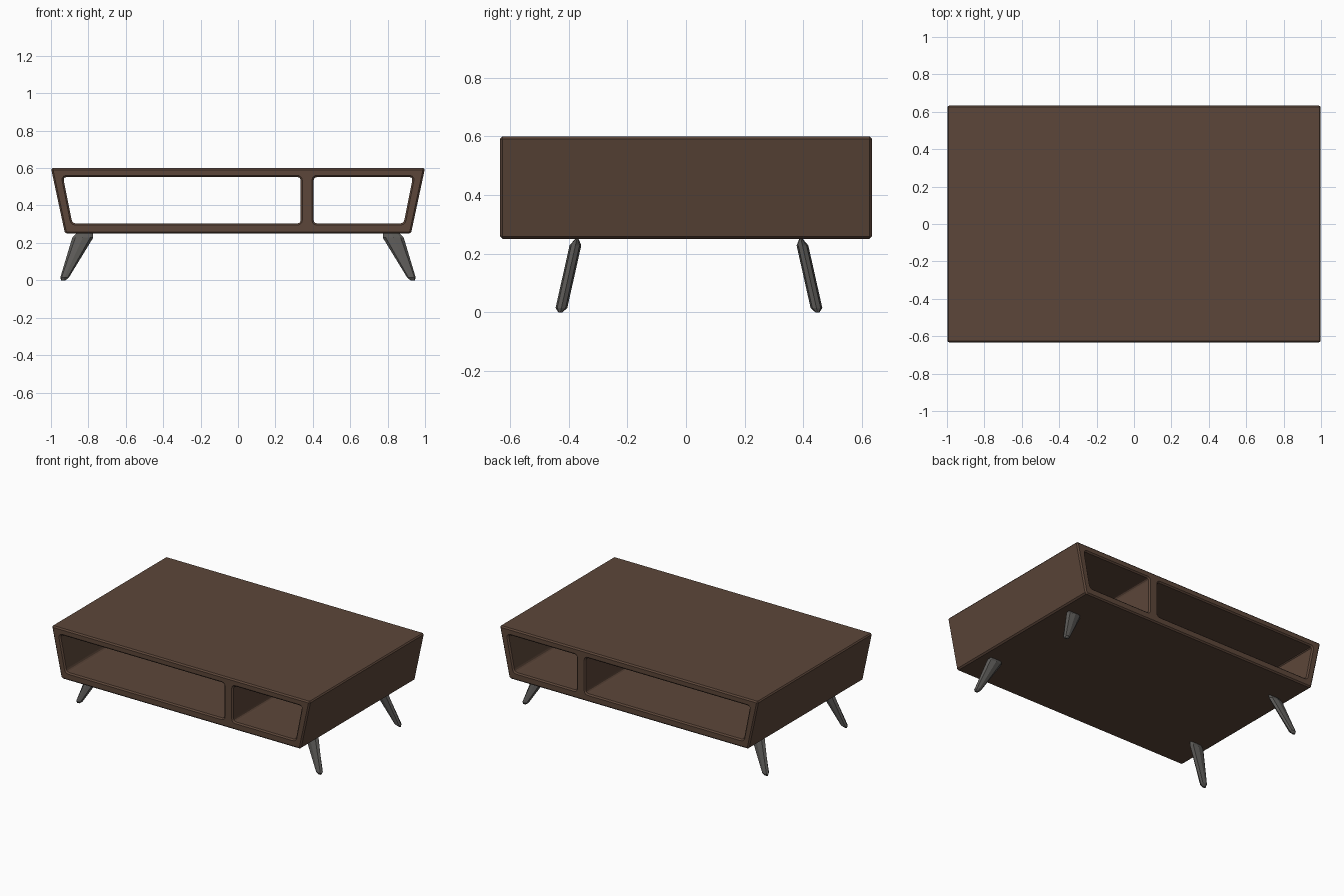
import bpy, bmesh
from math import cos, sin, pi
from mathutils import Vector

cube = bpy.data.objects.get("Cube")
if cube:
    bpy.data.objects.remove(cube)


def material(name, rgb):
    mat = bpy.data.materials.new(name)
    mat.use_nodes = True
    mat.diffuse_color = (*rgb, 1)
    mat.node_tree.nodes["Principled BSDF"].inputs["Base Color"].default_value = (*rgb, 1)
    return mat


walnut = material("dark walnut", (0.107, 0.061, 0.041))
metal = material("grey metal", (0.105, 0.101, 0.095))


def finish(bm, name, mat):
    bmesh.ops.recalc_face_normals(bm, faces=bm.faces)
    mesh = bpy.data.meshes.new(name)
    bm.to_mesh(mesh)
    bm.free()
    mesh.materials.append(mat)
    obj = bpy.data.objects.new(name, mesh)
    bpy.context.collection.objects.link(obj)
    return obj


def soften(corners, size, steps):
    """Replace each corner of a polygon with a short curve."""
    pts = []
    for i, p in enumerate(corners):
        p = Vector(p)
        a = p + (Vector(corners[i - 1]) - p).normalized() * size
        b = p + (Vector(corners[(i + 1) % len(corners)]) - p).normalized() * size
        for k in range(steps + 1):
            t = k / steps
            pts.append(a * (1 - t) ** 2 + p * 2 * t * (1 - t) + b * t * t)
    return pts


def offset(pts, dist):
    """Grow a counter-clockwise polygon outwards by dist."""
    out = []
    for i, p in enumerate(pts):
        d1 = (p - pts[i - 1]).normalized()
        d2 = (pts[(i + 1) % len(pts)] - p).normalized()
        n1, n2 = Vector((d1.y, -d1.x)), Vector((d2.y, -d2.x))
        out.append(p + (n1 + n2) * dist / (1 + n1.dot(n2)))
    return out


def bridge(bm, rings):
    for lo, hi in zip(rings, rings[1:]):
        for i in range(len(lo)):
            bm.faces.new((lo[i - 1], lo[i], hi[i], hi[i - 1]))


# Cabinet: tapered outline with two open compartments running front to back
DEPTH, CHAMFER = 0.634, 0.009
outline = soften([(-0.925, 0.25), (0.925, 0.25), (1, 0.6), (-1, 0.6)], 0.009, 1)
wide_bay = soften([(-0.886, 0.304), (0.335, 0.304), (0.335, 0.552), (-0.935, 0.552)], 0.02, 3)
small_bay = soften([(0.404, 0.304), (0.886, 0.304), (0.935, 0.552), (0.404, 0.552)], 0.02, 3)

bm = bmesh.new()
front_edges, back_edges = [], []
for loop, grow in ((outline, -CHAMFER), (wide_bay, CHAMFER), (small_bay, CHAMFER)):
    rim = offset(loop, grow)
    rings = []
    for pts, y in ((rim, -DEPTH), (loop, CHAMFER - DEPTH), (loop, DEPTH - CHAMFER), (rim, DEPTH)):
        rings.append([bm.verts.new((p.x, y, p.y)) for p in pts])
    bridge(bm, rings)
    for ring, edges in ((rings[0], front_edges), (rings[-1], back_edges)):
        edges += [bm.edges.get((ring[i - 1], ring[i])) for i in range(len(ring))]
for edges in (front_edges, back_edges):
    bmesh.ops.triangle_fill(bm, use_beauty=True, use_dissolve=False, edges=edges)
finish(bm, "cabinet", walnut)

# Legs: flattened, faceted, splayed outwards and tapering to the foot
# Each ring: height, half width, half depth
LEG_RINGS = ((0.0, 0.012, 0.007), (0.015, 0.023, 0.02), (0.228, 0.056, 0.02), (0.25, 0.046, 0.006))
SIDES = 8


def leg(name, sx, sy):
    bm = bmesh.new()
    rings = []
    for z, hx, hy in LEG_RINGS:
        t = z / 0.25
        x, y = sx * (0.934 - 0.114 * t), sy * (0.438 - 0.056 * t) + 0.01
        rings.append([bm.verts.new((x + hx * cos(2 * pi * k / SIDES),
                                    y + hy * sin(2 * pi * k / SIDES), z)) for k in range(SIDES)])
    bridge(bm, rings)
    bm.faces.new(rings[0])
    bm.faces.new(rings[-1])
    finish(bm, name, metal)


for side, sx in (("left", 1), ("right", -1)):
    for end, sy in (("front", -1), ("back", 1)):
        leg(f"{end}_{side}_leg", sx, sy)
